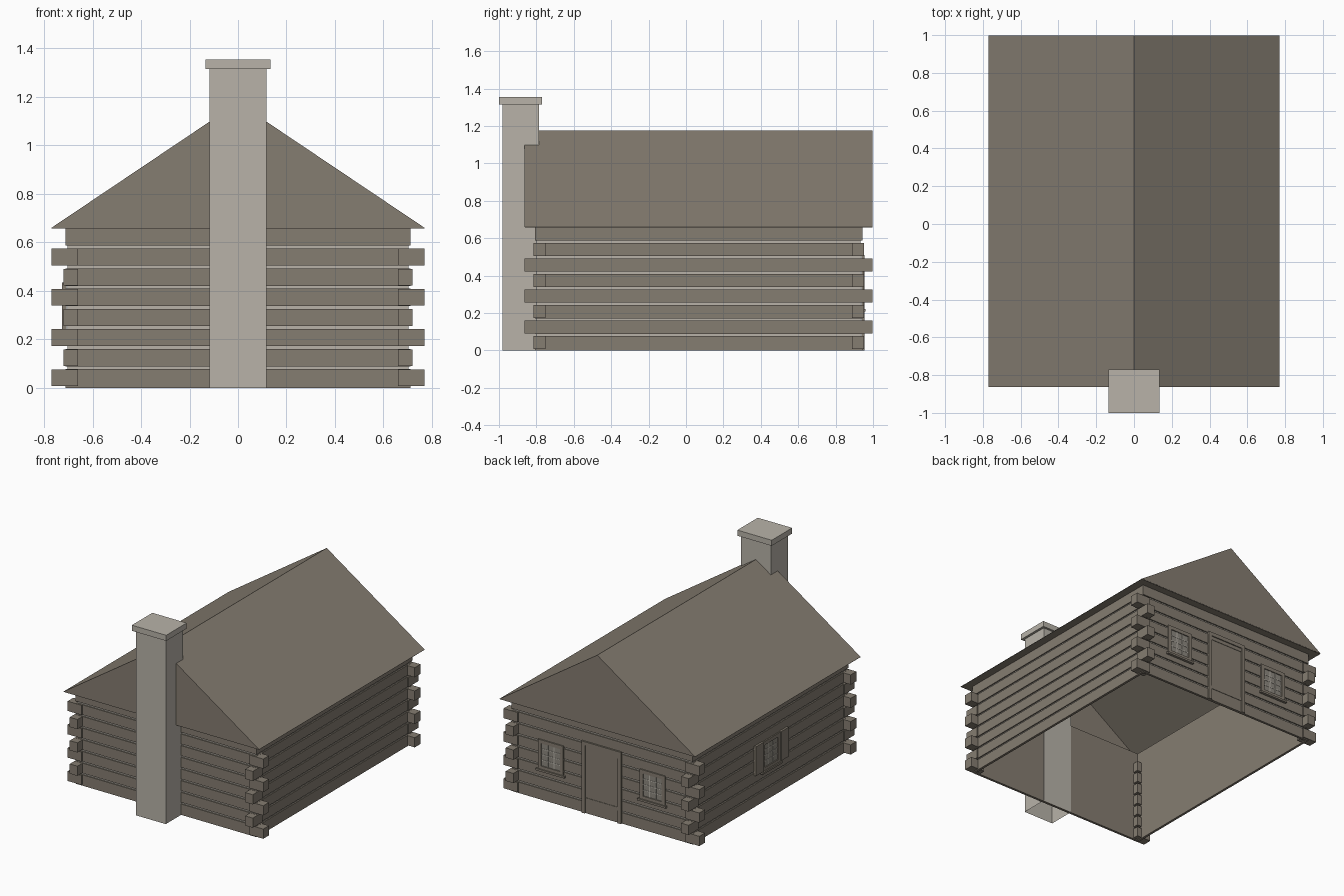
import bpy
import bmesh
from mathutils import Vector

if "Cube" in bpy.data.objects:
    bpy.data.objects.remove(bpy.data.objects["Cube"])


def material(name, rgb):
    m = bpy.data.materials.new(name)
    m.use_nodes = True
    m.diffuse_color = (*rgb, 1)
    m.node_tree.nodes["Principled BSDF"].inputs["Base Color"].default_value = (*rgb, 1)
    return m


WOOD = material("weathered wood", (0.235, 0.205, 0.165))
STONE = material("pale mortar", (0.48, 0.45, 0.395))
GLASS = material("dull glass", (0.27, 0.25, 0.215))

CY = 0.0675            # centre of the cabin along y
HX, HY = 0.712, 0.875  # outer half size of the log walls
EX, EY = 0.77, 0.93    # half size of the eaves
EAVE, RIDGE = 0.66, 1.177
ROWS, PITCH = 8, 0.083


def finish(name, bm, *mats):
    bmesh.ops.recalc_face_normals(bm, faces=bm.faces)
    mesh = bpy.data.meshes.new(name)
    bm.to_mesh(mesh)
    bm.free()
    for m in mats:
        mesh.materials.append(m)
    obj = bpy.data.objects.new(name, mesh)
    bpy.context.collection.objects.link(obj)
    return obj


def add_box(bm, lo, hi):
    lo, hi = Vector(lo), Vector(hi)
    verts = bmesh.ops.create_cube(bm, size=1)["verts"]
    for v in verts:
        v.co = (lo + hi) / 2 + v.co * (hi - lo)
    return verts


def boxes(name, mat, spans):
    bm = bmesh.new()
    for lo, hi in spans:
        add_box(bm, lo, hi)
    return finish(name, bm, mat)


def add_ring(bm, hx, hy, thick, z0, z1):
    """Rectangular frame around the cabin, open in the middle."""
    def loop(d, z):
        return [bm.verts.new((sx * (hx - d), CY + sy * (hy - d), z))
                for sx, sy in ((-1, -1), (1, -1), (1, 1), (-1, 1))]
    loops = [loop(0, z0), loop(0, z1), loop(thick, z1), loop(thick, z0)]
    for a, b in zip(loops, loops[1:] + loops[:1]):
        for i in range(4):
            j = (i + 1) % 4
            bm.faces.new((a[i], a[j], b[j], b[i]))


# Mortar core, plain wood on the inside
bm = bmesh.new()
add_ring(bm, HX - 0.009, HY - 0.009, 0.008, 0, EAVE)
core = finish("wall_core", bm, STONE, WOOD)
for p in core.data.polygons:
    outward = p.normal.dot(p.center - Vector((0, CY, p.center.z)))
    p.material_index = 0 if outward > 0 else 1

# Log courses
bm = bmesh.new()
for i in range(ROWS):
    low = i * PITCH + 0.006 if i else 0
    high = (i + 1) * PITCH - 0.006 if i < ROWS - 1 else EAVE
    add_ring(bm, HX, HY, 0.012, low, high)
finish("log_courses", bm, WOOD)

# Crossing log ends at the corners, alternating direction
ends = []
for i in range(ROWS - 1):
    reach_x, reach_y = (EX, 0.883) if i % 2 == 0 else (0.72, EY)
    for sx in (-1, 1):
        for sy in (-1, 1):
            xs = sorted((sx * 0.66, sx * reach_x))
            ys = sorted((CY + sy * 0.819, CY + sy * reach_y))
            ends.append(((xs[0], ys[0], i * PITCH + 0.007),
                         (xs[1], ys[1], i * PITCH + 0.076)))
boxes("corner_log_ends", WOOD, ends)

# Roof shell with gables, then the soffit below it
bm = bmesh.new()
front, back = [[bm.verts.new((x, CY + s * EY, z)) for x, z in
                ((-EX, EAVE), (0, RIDGE), (EX, EAVE))] for s in (-1, 1)]
bm.faces.new(front)
bm.faces.new(back)
for i in range(2):
    bm.faces.new((front[i], front[i + 1], back[i + 1], back[i]))
finish("roof", bm, WOOD)
bm = bmesh.new()
add_ring(bm, EX - 0.001, EY - 0.001, 0.065, EAVE - 0.002, EAVE)
finish("soffit", bm, WOOD)

# Chimney, open at the foot, and its cap
bm = bmesh.new()
add_box(bm, (-0.118, -0.98, 0), (0.118, -0.785, 1.32))
bm.faces.ensure_lookup_table()
foot = min(bm.faces, key=lambda f: f.calc_center_median().z)
bmesh.ops.delete(bm, geom=[foot], context="FACES_ONLY")
finish("chimney", bm, STONE)
boxes("chimney_cap", STONE, [((-0.135, -1, 1.315), (0.135, -0.77, 1.355))])


# Doors and windows: u runs along the wall, d stands out from it
def on_back(u, d, z):
    return (u, CY + HY + d, z)


def on_right(u, d, z):
    return (-HX - d, CY + u, z)


def fitted(name, mat, place, spans):
    out = []
    for u0, u1, z0, z1, d in spans:
        a, b = place(u0, -0.004, z0), place(u1, d, z1)
        out.append((tuple(map(min, a, b)), tuple(map(max, a, b))))
    boxes(name, mat, out)


def window(name, place, u):
    w, trim, low, high = 0.1, 0.026, 0.222, 0.43
    inner = w - trim
    z0, z1 = low + 0.022, high - trim
    fitted(name + "_frame", WOOD, place, [
        (u - w, u - inner, low, high, 0.009),
        (u + inner, u + w, low, high, 0.009),
        (u - inner, u + inner, z1, high, 0.009),
        (u - inner, u + inner, low, z0, 0.009),
        (u - w - 0.012, u + w + 0.012, low - 0.014, low, 0.018)])
    fitted(name + "_glass", GLASS, place, [(u - inner, u + inner, z0, z1, 0.002)])
    bars = []
    for k in range(1, 3):
        c = u - inner + 2 * inner * k / 3
        bars.append((c - 0.003, c + 0.003, z0, z1, 0.005))
    for k in range(1, 4):
        c = z0 + (z1 - z0) * k / 4
        bars.append((u - inner, u + inner, c - 0.003, c + 0.003, 0.004))
    fitted(name + "_bars", STONE, place, bars)


window("back_left_window", on_back, 0.4)
window("back_right_window", on_back, -0.4)
window("side_window", on_right, 0)
fitted("side_shutters", WOOD, on_right,
       [(s * 0.1, s * 0.185, 0.226, 0.434, 0.015) for s in (-1, 1)])

# Door with frame and battens
fitted("door", WOOD, on_back, [(-0.13, 0.13, 0, 0.485, 0.003)])
fitted("door_frame", WOOD, on_back, [
    (-0.155, -0.128, 0, 0.51, 0.012), (0.128, 0.155, 0, 0.51, 0.012),
    (-0.128, 0.128, 0.483, 0.51, 0.012)])
fitted("door_battens", WOOD, on_back, [
    (-0.128, 0.128, z, z + 0.025, 0.006) for z in (0.085, 0.457)])
